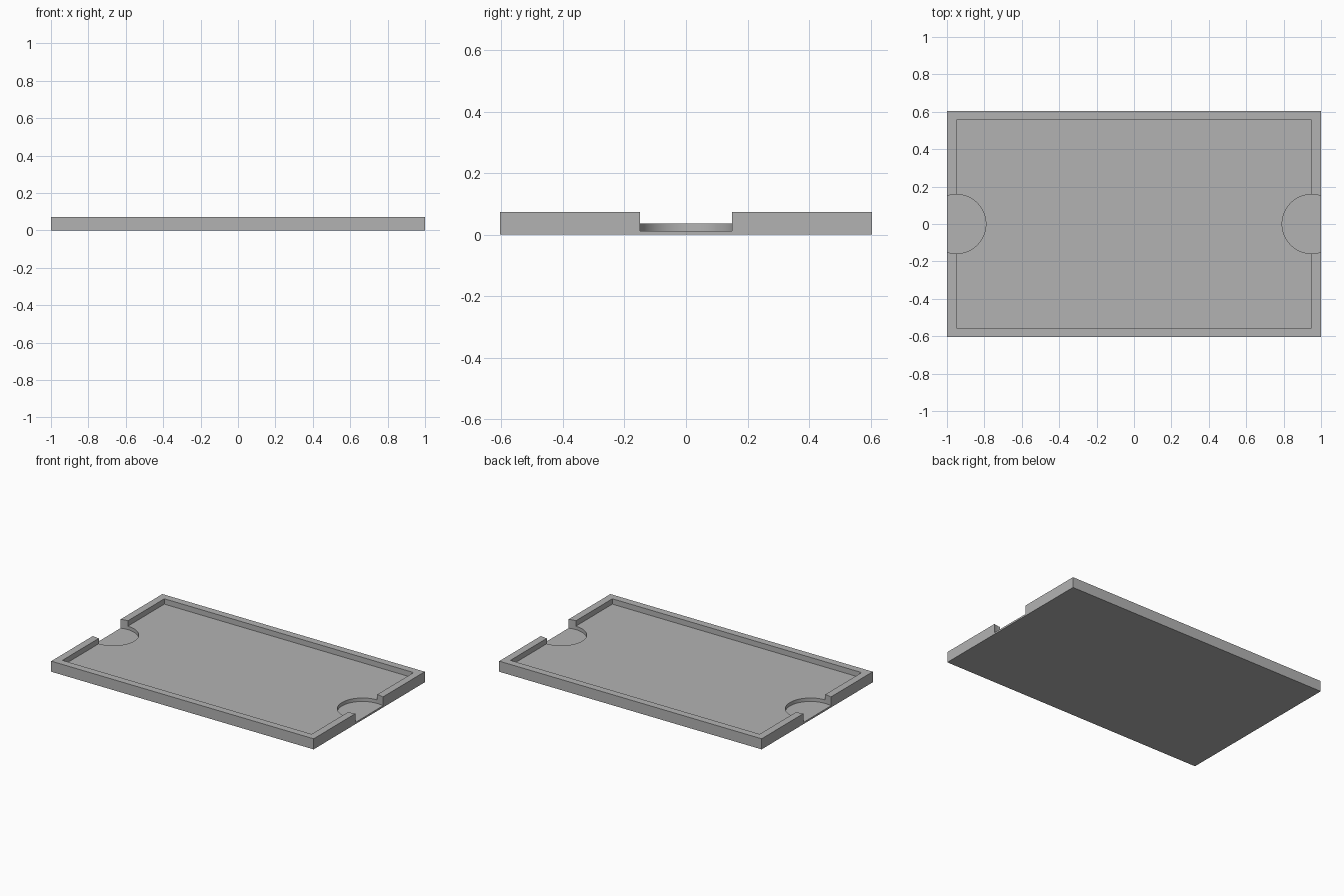
import bpy
import math

cube = bpy.data.objects.get("Cube")
if cube:
    bpy.data.objects.remove(cube, do_unlink=True)

WIDTH, DEPTH, HEIGHT = 2.0, 1.21, 0.073
RIM = 0.05
FLOOR_Z, NOTCH_Z = 0.036, 0.012
NOTCH_RADIUS = 0.158

grey = bpy.data.materials.new("plain_grey")
grey.use_nodes = True
colour = (0.45, 0.45, 0.45, 1)
grey.diffuse_color = colour
grey.node_tree.nodes["Principled BSDF"].inputs["Base Color"].default_value = colour


def box(name, width, depth, bottom, top):
    bpy.ops.mesh.primitive_cube_add(size=1, location=(0, 0, (bottom + top) / 2))
    obj = bpy.context.object
    obj.name = name
    obj.scale = (width, depth, top - bottom)
    bpy.ops.object.transform_apply(location=True, rotation=False, scale=True)
    obj.data.materials.append(grey)
    return obj


def cut(target, cutter):
    cutter.hide_render = True
    mod = target.modifiers.new("cut", "BOOLEAN")
    mod.operation = "DIFFERENCE"
    mod.solver = "EXACT"
    mod.object = cutter
    bpy.context.view_layer.objects.active = target
    bpy.ops.object.modifier_apply(modifier=mod.name)
    bpy.data.objects.remove(cutter, do_unlink=True)


# Solid slab with a shallow rectangular recess
tray = box("tray", WIDTH, DEPTH, 0, HEIGHT)
cut(tray, box("recess_cutter", WIDTH - 2 * RIM, DEPTH - 2 * RIM, FLOOR_Z, 0.2))

# Round finger notches through both end walls
for side in (-1, 1):
    bpy.ops.mesh.primitive_cylinder_add(
        vertices=96, radius=NOTCH_RADIUS, depth=0.2,
        location=(side * (WIDTH / 2 - RIM), 0, NOTCH_Z + 0.1))
    notch = bpy.context.object
    notch.name = "notch_cutter"
    notch.data.materials.append(grey)
    cut(tray, notch)

# Smooth notch walls, crisp edges elsewhere
bpy.ops.object.select_all(action="DESELECT")
tray.select_set(True)
bpy.context.view_layer.objects.active = tray
bpy.ops.object.shade_smooth_by_angle(angle=math.radians(30))
